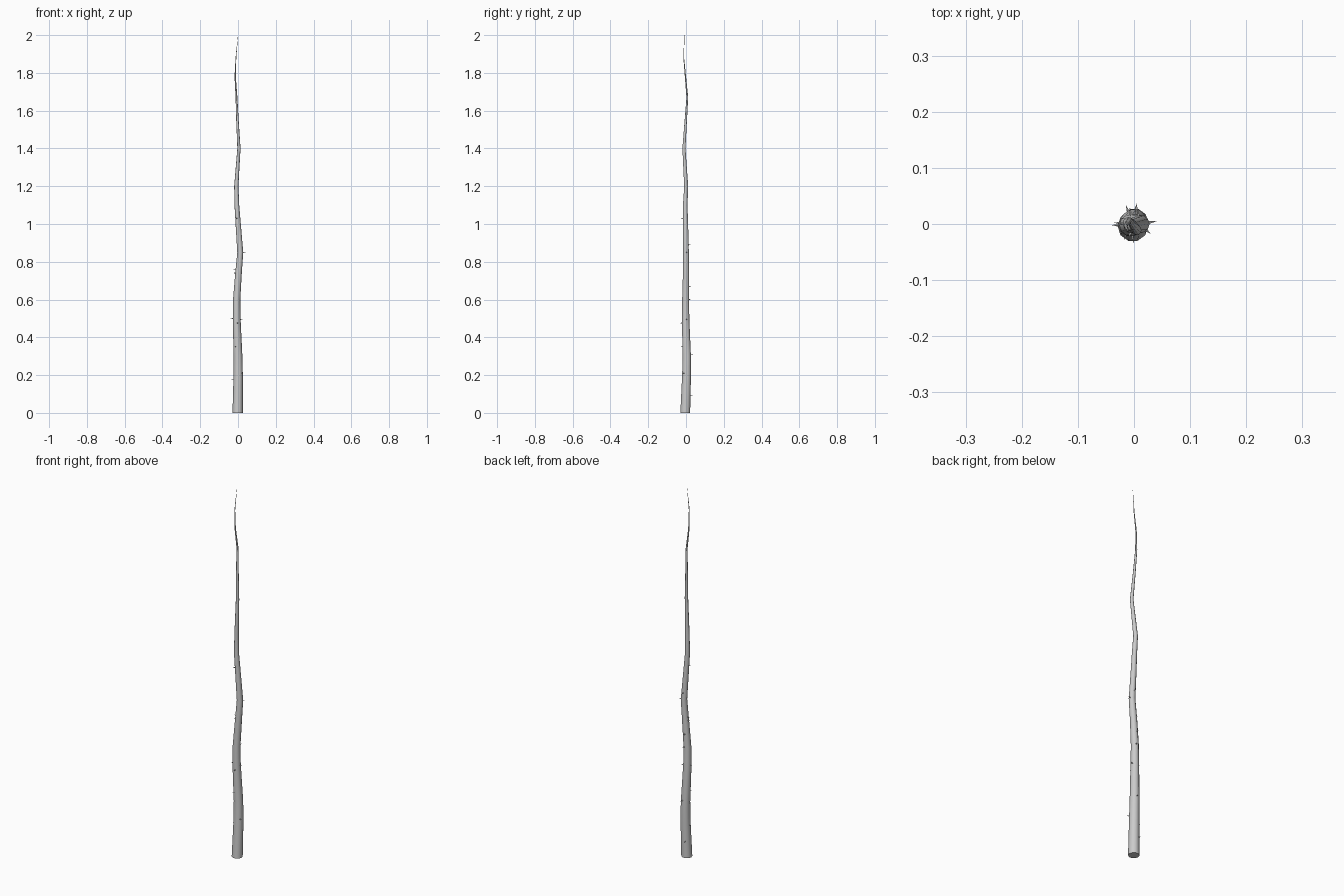
import bpy, bmesh, math
from mathutils import Vector

if "Cube" in bpy.data.objects:
    bpy.data.objects.remove(bpy.data.objects["Cube"])

SIDES = 10
# centreline: z, x, y
PATH = [(0, -0.002, -0.004), (0.2, 0.001, 0.003), (0.3, 0.0, 0.004), (0.5, -0.007, -0.002),
        (0.6, -0.007, -0.002), (0.73, 0.002, 0), (0.85, 0.012, 0.0), (1.0, 0.001, -0.002),
        (1.1, -0.006, -0.004), (1.2, -0.009, 0.001), (1.4, 0.005, -0.011), (1.55, -0.003, -0.001),
        (1.67, -0.008, 0.007), (1.78, -0.015, -0.003), (1.88, -0.011, -0.012), (2.0, 0.0, -0.009)]


def radius(z):
    return 0.0268 * (1 - z / 2) + 0.0004


def centre(z):
    for (z0, x0, y0), (z1, x1, y1) in zip(PATH, PATH[1:]):
        if z <= z1:
            t = (z - z0) / (z1 - z0)
            return Vector((x0 + (x1 - x0) * t, y0 + (y1 - y0) * t, z))


def finish(bm, name):
    bmesh.ops.recalc_face_normals(bm, faces=bm.faces)
    me = bpy.data.meshes.new(name)
    bm.to_mesh(me)
    bm.free()
    ob = bpy.data.objects.new(name, me)
    bpy.context.collection.objects.link(ob)
    return ob


# Tapered, wavering stem
bm = bmesh.new()
rings = []
for z, x, y in PATH:
    r = radius(z)
    rings.append([bm.verts.new((x + r * math.cos(math.tau * i / SIDES),
                                y + r * math.sin(math.tau * i / SIDES), z)) for i in range(SIDES)])
for a, b in zip(rings, rings[1:]):
    for i in range(SIDES):
        j = (i + 1) % SIDES
        bm.faces.new((a[i], a[j], b[j], b[i]))
bm.faces.new(rings[0][::-1])
bm.faces.new(rings[-1])
stem = finish(bm, "stem")
bpy.context.view_layer.objects.active = stem
stem.select_set(True)
bpy.ops.object.shade_smooth_by_angle(angle=math.radians(40))

# Thorns: height, angle around the stem in degrees
THORNS = [(0.09, 112), (0.175, 180), (0.21, -35), (0.31, 80), (0.35, -118), (0.475, -80),
          (0.495, 15), (0.5, 180), (0.6, 70), (0.67, 100), (0.74, 180), (0.76, 175),
          (0.85, 10), (0.89, 95), (1.03, -110)]
bm = bmesh.new()
for z, deg in THORNS:
    a = math.radians(deg)
    out = Vector((math.cos(a), math.sin(a), 0))
    side = Vector((-out.y, out.x, 0))
    base = centre(z) + out * radius(z) * 0.85
    w = 0.0035
    ring = [bm.verts.new(base + side * w * math.cos(math.tau * k / 5)
                         + Vector((0, 0, w * math.sin(math.tau * k / 5)))) for k in range(5)]
    tip = bm.verts.new(base + out * 0.0155 + Vector((0, 0, 0.001)))
    for k in range(5):
        bm.faces.new((ring[k], ring[(k + 1) % 5], tip))
    bm.faces.new(ring[::-1])
finish(bm, "thorns")
